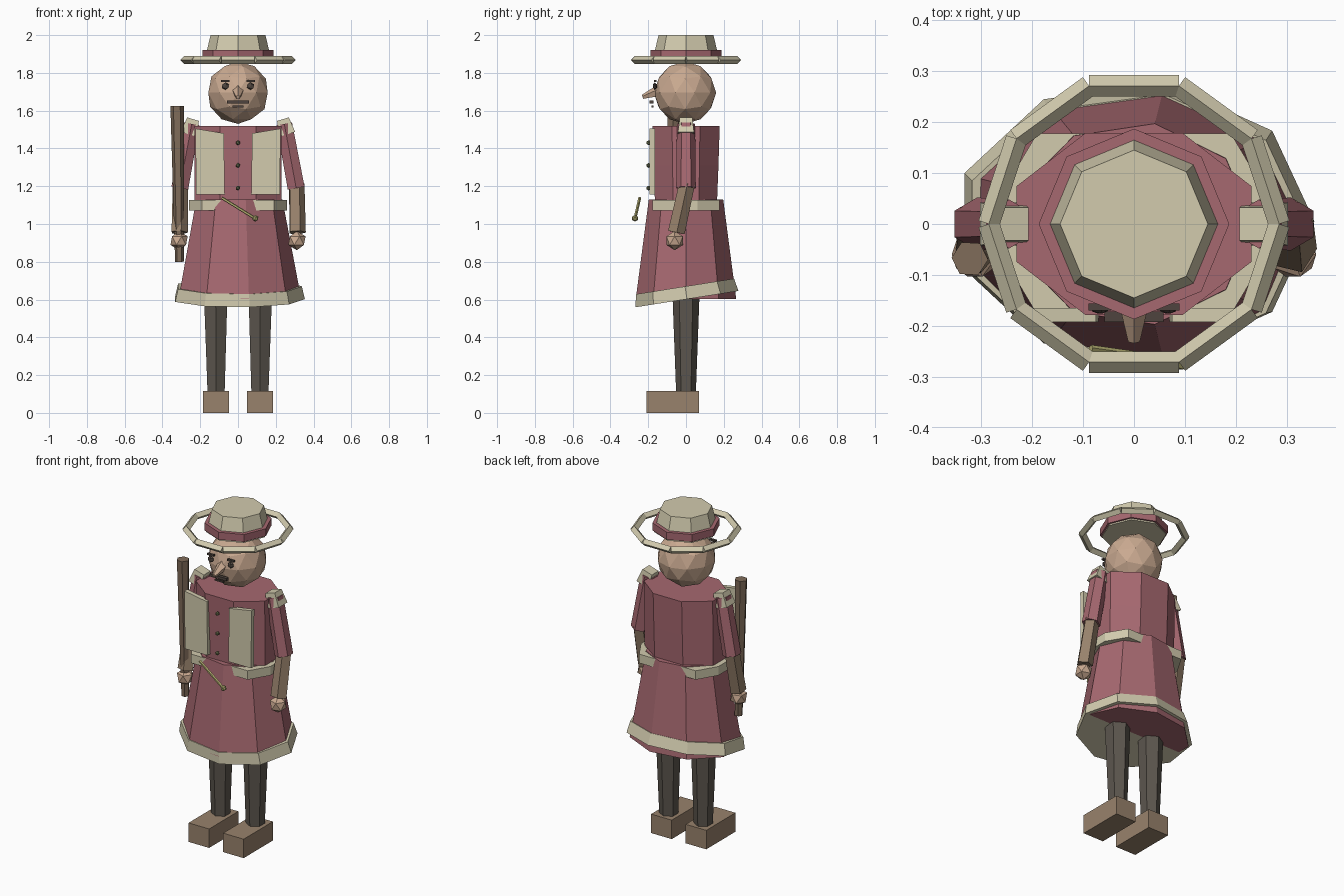
import bpy, bmesh
from math import sin, cos, pi, radians
from mathutils import Vector, Matrix

if "Cube" in bpy.data.objects:
    bpy.data.objects.remove(bpy.data.objects["Cube"], do_unlink=True)


def material(name, r, g, b):
    lin = [((c / 255 + 0.055) / 1.055) ** 2.4 for c in (r, g, b)] + [1]
    m = bpy.data.materials.new(name)
    m.use_nodes = True
    m.diffuse_color = lin
    m.node_tree.nodes["Principled BSDF"].inputs["Base Color"].default_value = lin
    return m


RED = material("dusty_red", 166, 104, 112)
CREAM = material("cream", 210, 203, 174)
SKIN = material("skin", 202, 170, 145)
BROWN = material("brown", 152, 130, 108)
WOOD = material("dark_wood", 128, 108, 90)
GREY = material("trouser_grey", 92, 86, 78)
DARK = material("face_dark", 78, 68, 62)
GOLD = material("gold", 178, 172, 112)
OLIVE = material("olive", 118, 122, 86)


def finish(name, bm, mat):
    bmesh.ops.recalc_face_normals(bm, faces=bm.faces)
    mesh = bpy.data.meshes.new(name)
    bm.to_mesh(mesh)
    bm.free()
    mesh.materials.append(mat)
    ob = bpy.data.objects.new(name, mesh)
    bpy.context.collection.objects.link(ob)
    return ob


def loft(name, mat, rings):
    """Capped tube through rings of equal point count."""
    bm = bmesh.new()
    loops = [[bm.verts.new(p) for p in ring] for ring in rings]
    n = len(loops[0])
    for a, b in zip(loops, loops[1:]):
        for i in range(n):
            j = (i + 1) % n
            bm.faces.new((a[i], a[j], b[j], b[i]))
    bm.faces.new(loops[0])
    bm.faces.new(loops[-1])
    return finish(name, bm, mat)


def oval(n, rx, ry, z, phase=0.0):
    angles = [phase + 2 * pi * i / n for i in range(n)]
    return [Vector((rx * cos(a), ry * sin(a), z)) for a in angles]


def rod(name, mat, start, end, r1, r2, sides, turn=0.0):
    """Tapered prism between two points."""
    start, end = Vector(start), Vector(end)
    q = (end - start).to_track_quat("Z", "Y")
    rings = [[p + q @ v for v in oval(sides, r, r, 0, turn)]
             for p, r in ((start, r1), (end, r2))]
    return loft(name, mat, rings)


def box(name, mat, centre, size):
    bm = bmesh.new()
    bmesh.ops.create_cube(bm, size=1, matrix=Matrix.Translation(centre) @ Matrix.Diagonal((*size, 1)))
    return finish(name, bm, mat)


def ball(name, mat, centre, size, detail=1):
    bm = bmesh.new()
    bmesh.ops.create_icosphere(bm, subdivisions=detail, radius=1,
                               matrix=Matrix.Translation(centre) @ Matrix.Diagonal((*size, 1)))
    return finish(name, bm, mat)


# Hat: crown, band and open brim of diamond-section bars
loft("hat_crown", CREAM, [oval(8, 0.178, 0.178, 1.865), oval(8, 0.145, 0.145, 2.0)])
loft("hat_band", RED, [oval(8, 0.187, 0.187, 1.875), oval(8, 0.187, 0.187, 1.92)])
brim = oval(10, 0.285, 0.285, 1.868)
for i in range(10):
    rod("hat_brim_bar", CREAM, brim[i], brim[(i + 1) % 10], 0.021, 0.021, 4)

# Head and face
ball("head", SKIN, (0, -0.005, 1.695), (0.165, 0.165, 0.165), 2)
rod("nose", SKIN, (0, -0.14, 1.705), (0, -0.23, 1.672), 0.034, 0.012, 5, pi / 2)
box("mouth", DARK, (0, -0.182, 1.647), (0.115, 0.02, 0.016))
box("lower_lip", DARK, (0, -0.178, 1.622), (0.06, 0.01, 0.009))

# Coat body
turn = pi / 8
loft("torso", RED, [oval(8, 0.248, 0.178, 1.12, turn), oval(8, 0.249, 0.186, 1.31, turn),
                    oval(8, 0.25, 0.193, 1.52, turn)])
loft("skirt", RED, [oval(9, 0.335, 0.27, 0.603), oval(9, 0.235, 0.2, 1.13)])

# Tilted hem, lower at the front
tilt = Matrix.Translation((0, 0, 0.636)) @ Matrix.Rotation(radians(9), 4, "X")
loft("skirt_hem", CREAM, [[tilt @ v for v in oval(9, rx, ry, z)]
                          for rx, ry, z in ((0.354, 0.28, -0.034), (0.338, 0.267, 0.034))])

# Belt, wide at the hips
quarter = [(0.26, 0.06), (0.19, 0.178)]
outline = quarter + [(-x, y) for x, y in quarter[::-1]]
outline += [(-x, -y) for x, y in outline]
loft("belt", CREAM, [[Vector((x, y, z)) for x, y in outline] for z in (1.072, 1.126)])

# Buttons
for z in (1.19, 1.31, 1.43):
    ball("button", OLIVE, (0, -0.198, z), (0.013, 0.013, 0.013))

# Hanging sword hilt
rod("hilt_rod", GOLD, (-0.085, -0.245, 1.138), (0.09, -0.27, 1.03), 0.008, 0.008, 5)
ball("hilt_knob", GOLD, (0.092, -0.27, 1.03), (0.018, 0.018, 0.018))

# Paired parts
for side, s in (("left", 1), ("right", -1)):
    ball(side + "_eye", DARK, (s * 0.067, -0.165, 1.73), (0.021, 0.012, 0.02))
    box(side + "_brow", DARK, (s * 0.067, -0.163, 1.757), (0.045, 0.014, 0.01))

    # Front panel with a slanted top
    face = [(0.07, 1.155), (0.222, 1.155), (0.225, 1.505), (0.075, 1.48)]
    loft(side + "_front_panel", CREAM,
         [[Vector((s * x, y, z)) for x, z in face] for y in (-0.192, -0.165)])

    # Arm, epaulet and hand
    rod(side + "_upper_arm", RED, (s * 0.245, 0, 1.53), (s * 0.308, 0, 1.19), 0.048, 0.052, 6)
    rod(side + "_forearm", BROWN, (s * 0.308, 0.005, 1.215), (s * 0.312, -0.052, 0.955), 0.044, 0.047, 5)
    ball(side + "_hand", SKIN, (s * 0.312, -0.06, 0.912), (0.051, 0.051, 0.051))
    rod(side + "_epaulet", CREAM, (s * 0.262, 0, 1.475), (s * 0.238, 0, 1.555), 0.06, 0.046, 4, pi / 4)

    # Leg and boot
    rod(side + "_leg", GREY, (s * 0.116, 0, 0.1), (s * 0.118, 0, 0.61), 0.052, 0.071, 6)
    box(side + "_boot", BROWN, (s * 0.116, -0.07, 0.0575), (0.138, 0.28, 0.115))

# Long gun held in the right hand
rod("gun", WOOD, (-0.31, -0.062, 0.8), (-0.322, -0.068, 1.625), 0.023, 0.036, 6)
